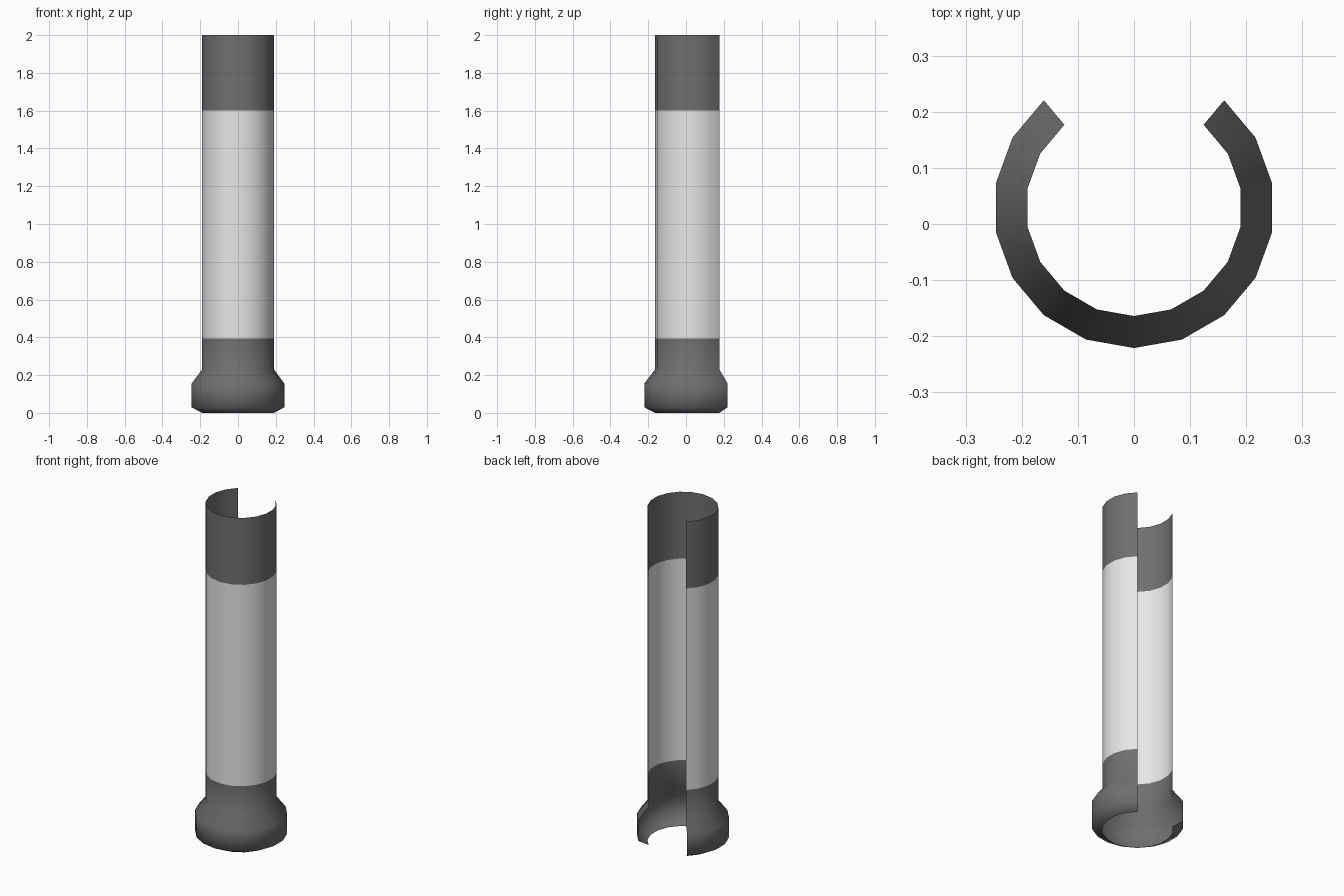
import bpy, bmesh, math

if "Cube" in bpy.data.objects:
    bpy.data.objects.remove(bpy.data.objects["Cube"])


def material(name, value):
    m = bpy.data.materials.new(name)
    m.diffuse_color = (value, value, value, 1)
    m.use_nodes = True
    m.node_tree.nodes["Principled BSDF"].inputs["Base Color"].default_value = m.diffuse_color
    return m


# Profile (radius, height) of the thin shell, bottom to top
PROFILE = [(0.193, 0.0), (0.25, 0.03), (0.25, 0.155), (0.193, 0.23),
           (0.193, 0.395), (0.193, 1.6), (0.193, 2.0)]
SEGMENTS, STEP, START = 14, 20, 130   # 18-sided, four sides left open at the back
CENTRE_Y = 0.029

# Open shell swept around the front
bm = bmesh.new()
rings = []
for r, z in PROFILE:
    ring = []
    for i in range(SEGMENTS + 1):
        a = math.radians(START + i * STEP)
        ring.append(bm.verts.new((r * math.cos(a), CENTRE_Y + r * math.sin(a), z)))
    rings.append(ring)
for lower, upper in zip(rings, rings[1:]):
    for i in range(SEGMENTS):
        f = bm.faces.new((lower[i], lower[i + 1], upper[i + 1], upper[i]))
        f.smooth = True
        # Light band in the middle, dark ends
        f.material_index = 1 if 0.5 < f.calc_center_median().z < 1.5 else 0

mesh = bpy.data.meshes.new("half_open_tube")
bm.to_mesh(mesh)
bm.free()
mesh.materials.append(material("dark grey", 0.16))
mesh.materials.append(material("light grey", 0.8))
tube = bpy.data.objects.new("half_open_tube", mesh)
bpy.context.collection.objects.link(tube)
